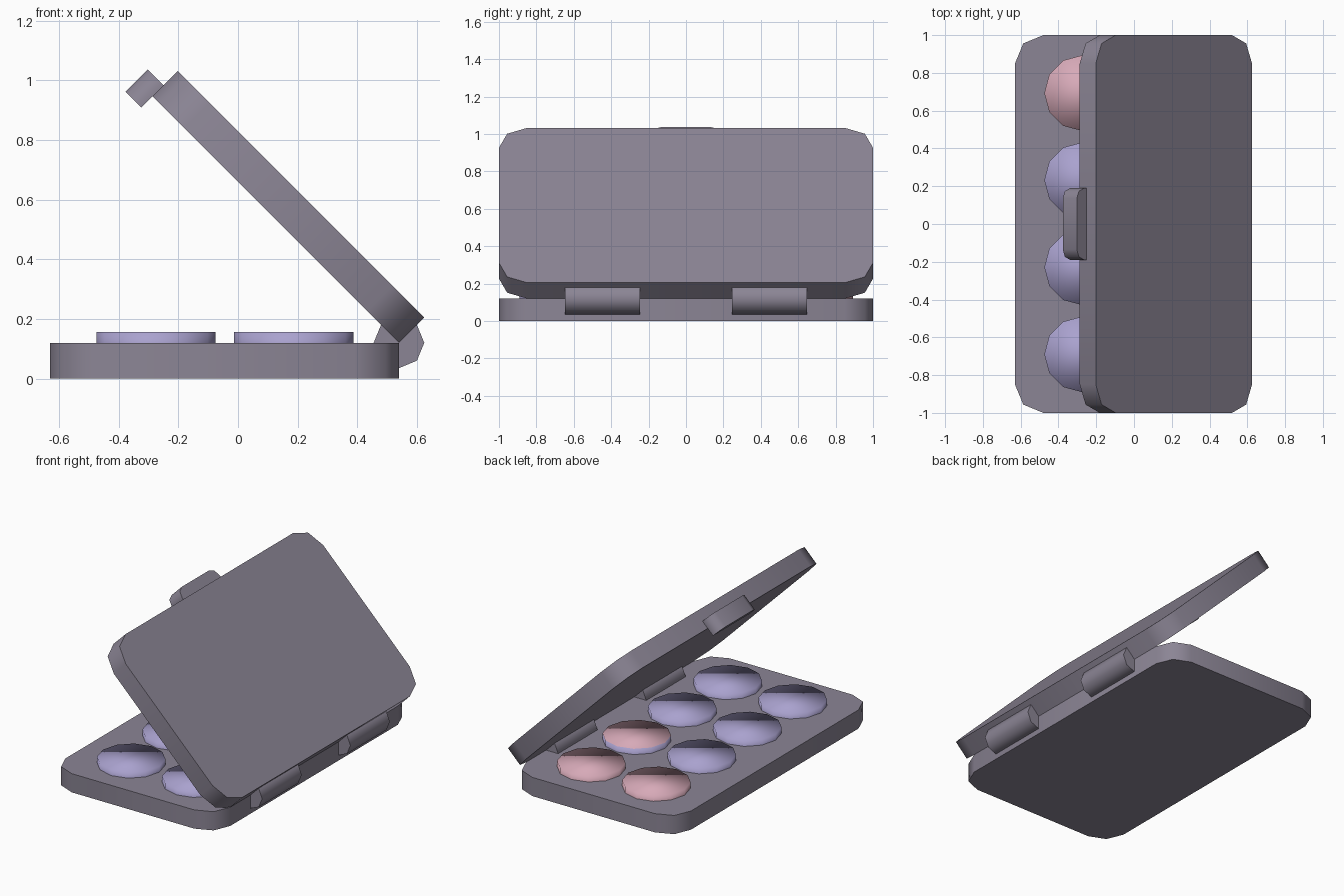
import bpy
import math
from mathutils import Matrix, Vector

if "Cube" in bpy.data.objects:
    bpy.data.objects.remove(bpy.data.objects["Cube"], do_unlink=True)


def material(name, rgb):
    m = bpy.data.materials.new(name)
    m.use_nodes = True
    color = (*rgb, 1)
    m.diffuse_color = color
    m.node_tree.nodes["Principled BSDF"].inputs["Base Color"].default_value = color
    return m


case_grey = material("case grey", (0.26, 0.235, 0.30))
violet = material("violet powder", (0.40, 0.36, 0.62))
pink = material("pink powder", (0.68, 0.40, 0.48))

LENGTH, THICK = 1.17, 0.12
HINGE = Vector((0.54, 0, THICK))


def arc_corner(cx, cy, r, start):
    """Quarter circle in two segments."""
    return [(cx + r * math.cos(start + i * math.pi / 4),
             cy + r * math.sin(start + i * math.pi / 4)) for i in range(3)]


def prism(name, outline, z0, z1, mat, matrix=Matrix()):
    """Extrude a counter-clockwise outline from z0 to z1."""
    n = len(outline)
    verts = [(x, y, z) for z in (z0, z1) for x, y in outline]
    faces = [list(range(n))[::-1], list(range(n, 2 * n))]
    faces += [(i, (i + 1) % n, n + (i + 1) % n, n + i) for i in range(n)]
    mesh = bpy.data.meshes.new(name)
    mesh.from_pydata([matrix @ Vector(v) for v in verts], [], faces)
    mesh.materials.append(mat)
    ob = bpy.data.objects.new(name, mesh)
    bpy.context.collection.objects.link(ob)
    return ob


def smooth(ob, degrees):
    bpy.ops.object.select_all(action="DESELECT")
    ob.select_set(True)
    bpy.context.view_layer.objects.active = ob
    bpy.ops.object.shade_smooth_by_angle(angle=math.radians(degrees))


def polygon(sides, r):
    return [(r * math.cos(math.tau * i / sides), r * math.sin(math.tau * i / sides))
            for i in range(sides)]


# Tray and lid share one rounded outline, measured from the hinge edge at x = 0
R = 0.15
panel = (arc_corner(-R, 1 - R, R, 0)
         + arc_corner(-LENGTH + R, 1 - R, R, math.pi / 2)
         + arc_corner(-LENGTH + R, -1 + R, R, math.pi)
         + arc_corner(-R, -1 + R, R, 1.5 * math.pi))
at_hinge = Matrix.Translation(HINGE)
opened = at_hinge @ Matrix.Rotation(math.radians(45), 4, "Y")

smooth(prism("tray", panel, -THICK, 0, case_grey, at_hinge), 50)
smooth(prism("lid", panel, 0, THICK, case_grey, opened), 50)

# Latch tab on the free edge of the lid
tip, r = -LENGTH - 0.074, 0.055
tab = ([(-LENGTH, -0.19), (-LENGTH, 0.19)]
       + arc_corner(tip + r, 0.19 - r, r, math.pi / 2)
       + arc_corner(tip + r, -0.19 + r, r, math.pi))
smooth(prism("latch", tab, -0.053, 0.052, case_grey, opened), 50)

# Hinge barrels
for side, y in (("front", -0.447), ("back", 0.447)):
    turn = Matrix.Translation(HINGE + Vector((0, y, 0))) @ Matrix.Rotation(math.pi / 2, 4, "X")
    smooth(prism(side + "_hinge", polygon(8, 0.085), -0.2, 0.2, case_grey, turn), 50)

# Powder pans, two columns of four, with soft domed shading
for col, x in enumerate((-0.275, 0.187)):
    for row in range(4):
        place = Matrix.Translation((x, -0.69 + 0.461 * row, 0))
        is_pink = row == 3 or (row == 2 and col == 1)
        pan = prism(f"pan_{col + 1}_{row + 1}", polygon(12, 0.2), 0.06, 0.157,
                    pink if is_pink else violet, place)
        # One pink pan keeps a violet rim
        if is_pink and row == 2:
            pan.data.materials.append(violet)
            for f in pan.data.polygons:
                f.material_index = 0 if f.normal.z > 0.5 else 1
        pan.data.shade_smooth()
